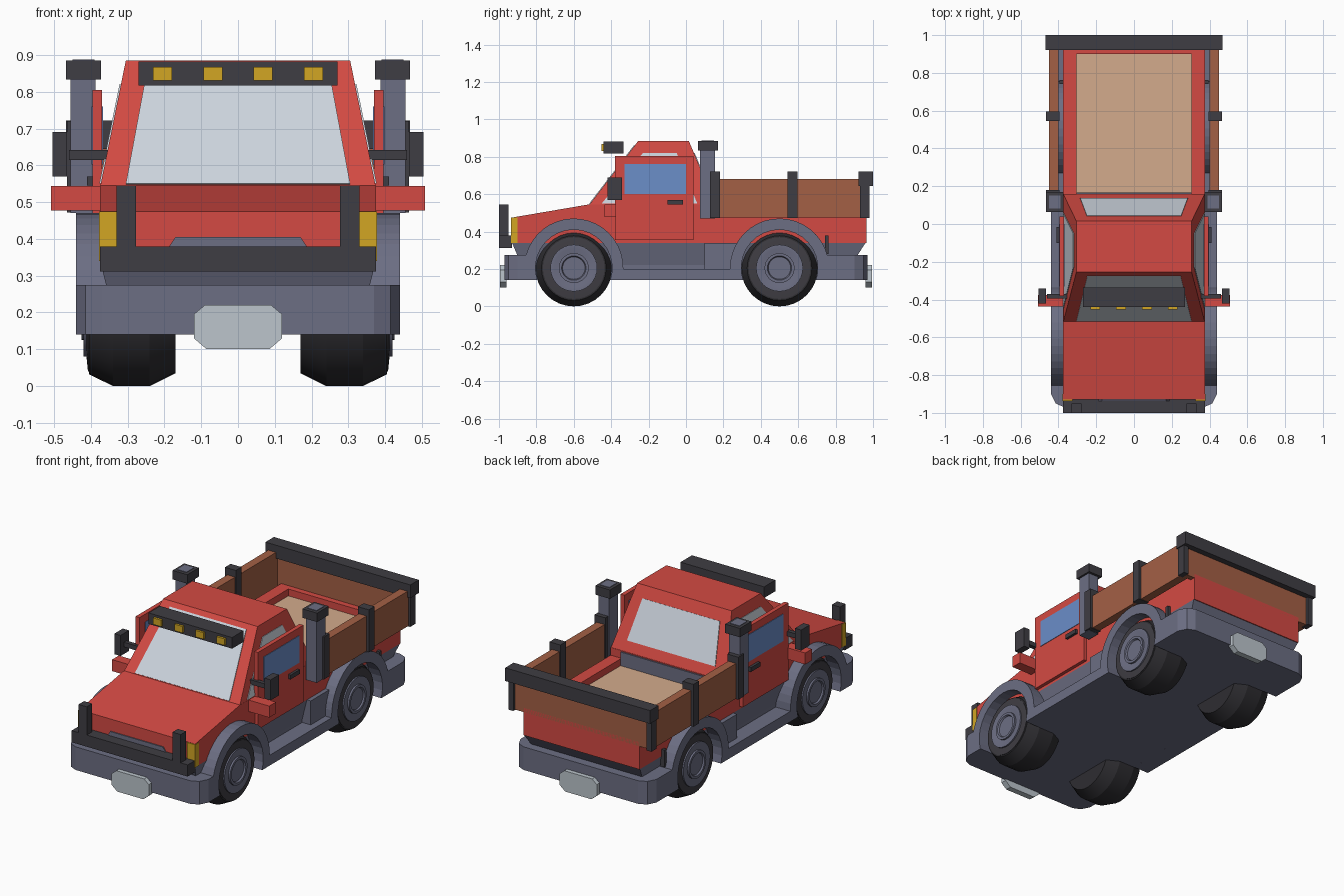
import bpy, bmesh, math
from mathutils import Vector

if "Cube" in bpy.data.objects:
    bpy.data.objects.remove(bpy.data.objects["Cube"])


def material(name, r, g, b):
    m = bpy.data.materials.new(name)
    m.diffuse_color = [((c / 255 + 0.055) / 1.055) ** 2.4 for c in (r, g, b)] + [1]
    m.use_nodes = True
    m.node_tree.nodes["Principled BSDF"].inputs["Base Color"].default_value = m.diffuse_color
    return m


RED = material("red paint", 212, 74, 67)
SLATE = material("slate grey", 108, 110, 131)
DARK = material("charcoal", 63, 61, 67)
TIRE = material("tyre black", 46, 45, 49)
WOOD = material("plank brown", 164, 96, 69)
TAN = material("bed tan", 212, 171, 140)
GLASS = material("pale glass", 205, 213, 222)
BLUE = material("blue glass", 107, 142, 201)
YELLOW = material("lamp yellow", 210, 166, 36)
PLATE = material("plate silver", 188, 197, 204)


def mesh_object(name, verts, faces, mat):
    me = bpy.data.meshes.new(name)
    bm = bmesh.new()
    vs = [bm.verts.new(v) for v in verts]
    for f in faces:
        bm.faces.new([vs[i] for i in f])
    bmesh.ops.recalc_face_normals(bm, faces=bm.faces)
    bm.to_mesh(me)
    bm.free()
    me.materials.append(mat)
    ob = bpy.data.objects.new(name, me)
    bpy.context.collection.objects.link(ob)
    return ob


def loft(name, a, b, mat):
    """Solid between two matching loops of points."""
    n = len(a)
    faces = [list(range(n)), list(range(n, 2 * n))]
    faces += [(i, (i + 1) % n, n + (i + 1) % n, n + i) for i in range(n)]
    return mesh_object(name, list(a) + list(b), faces, mat)


def rect(x0, x1, y0, y1, z):
    return [(x0, y0, z), (x1, y0, z), (x1, y1, z), (x0, y1, z)]


def box(name, x0, x1, y0, y1, z0, z1, mat):
    return loft(name, rect(x0, x1, y0, y1, z0), rect(x0, x1, y0, y1, z1), mat)


def profile(name, pts, x0, x1, mat):
    """Side outline (y, z) extruded across x."""
    return loft(name, [(x0, y, z) for y, z in pts], [(x1, y, z) for y, z in pts], mat)


def pane(name, pts, mat):
    """Thin plate centred on a sloping quad."""
    p = [Vector(v) for v in pts]
    n = (p[1] - p[0]).cross(p[2] - p[0]).normalized() * 0.004
    return loft(name, [v - n for v in p], [v + n for v in p], mat)


def lathe(name, pts, s, y, z, mat, n=32):
    """Profile (x, radius) turned round a sideways axle."""
    verts, faces = [], []
    for x, r in pts:
        verts += [(s * x, y + r * math.cos(2 * math.pi * i / n),
                   z + r * math.sin(2 * math.pi * i / n)) for i in range(n)]
    for k in range(len(pts) - 1):
        for i in range(n):
            j = (i + 1) % n
            faces.append((k * n + i, k * n + j, (k + 1) * n + j, (k + 1) * n + i))
    faces += [range(n), range((len(pts) - 1) * n, len(pts) * n)]
    ob = mesh_object(name, verts, faces, mat)
    bpy.context.view_layer.objects.active = ob
    ob.select_set(True)
    bpy.ops.object.shade_smooth_by_angle(angle=math.radians(20))
    ob.select_set(False)
    return ob


def arc(cy, r, a0, a1, n=18):
    return [(cy + r * math.cos(math.radians(a0 + (a1 - a0) * i / n)),
             AXLE + r * math.sin(math.radians(a0 + (a1 - a0) * i / n))) for i in range(n + 1)]


AXLE, FRONT, REAR = 0.205, -0.6, 0.5

# Chassis floor, flared underbody and chamfered bumpers
box("floor", -0.345, 0.345, -0.9, 0.9, 0.14, 0.27, SLATE)
loft("underbody", rect(-0.34, 0.34, -0.87, 0.87, 0.2), rect(-0.375, 0.375, -0.93, 0.96, 0.34), SLATE)
for name, s, inner in (("front_bumper", -1, 0.8), ("rear_bumper", 1, 0.7)):
    plan = [(0.44, inner), (0.44, 0.9), (0.415, 0.95), (0.37, 0.97)]
    plan = [(x, s * y) for x, y in plan] + [(-x, s * y) for x, y in reversed(plan)]
    # The part beside the wheel arch stays clear of the opening
    plan = [(x, s * (0.86 if s < 0 else 0.76)) if abs(y) == inner else (x, y) for x, y in plan]
    loft(name, [(x, y, 0.14) for x, y in plan], [(x, y, 0.275) for x, y in plan], SLATE)
    octo = [(-0.12, 0.13), (-0.085, 0.1), (0.085, 0.1), (0.12, 0.13),
            (0.12, 0.195), (0.09, 0.22), (-0.09, 0.22), (-0.12, 0.195)]
    loft(name + "_plate", [(x, s * 0.96, z) for x, z in octo], [(x, s * 0.995, z) for x, z in octo], PLATE)

# Hood and lower cab, upper cab, cargo bed
profile("lower_cab", [(-0.93, 0.34), (-0.93, 0.475), (-0.52, 0.545), (0.16, 0.545), (0.16, 0.34)],
        -0.375, 0.375, RED)
loft("upper_cab", rect(-0.375, 0.375, -0.52, 0.16, 0.54), rect(-0.305, 0.305, -0.255, 0.015, 0.885), RED)
box("bed_base", -0.375, 0.375, 0.16, 0.965, 0.34, 0.45, RED)
box("bed_floor", -0.305, 0.305, 0.16, 0.905, 0.44, 0.46, TAN)
box("bed_front_strip", -0.305, 0.305, 0.155, 0.168, 0.45, 0.54, SLATE)
box("bed_rear_wall", -0.375, 0.375, 0.9, 0.965, 0.44, 0.5, RED)


def cab_point(x, z, rear=False):
    t = (z - 0.54) / 0.345
    return (x, 0.16 - 0.145 * t if rear else -0.52 + 0.265 * t, z)


# Cab windows
pane("windshield", [cab_point(-0.305, 0.548), cab_point(0.305, 0.548),
                    cab_point(0.247, 0.86), cab_point(-0.247, 0.86)], GLASS)
pane("rear_window", [cab_point(-0.285, 0.6, True), cab_point(0.285, 0.6, True),
                     cab_point(0.25, 0.82, True), cab_point(-0.25, 0.82, True)], GLASS)

# Front guard, vent, roof light bar
box("guard_bar", -0.375, 0.375, -1.0, -0.93, 0.312, 0.38, DARK)
vent = [(-0.19, 0.375), (0.19, 0.375), (0.17, 0.405), (-0.17, 0.405)]
loft("front_vent", [(x, -0.925, z) for x, z in vent], [(x, -0.936, z) for x, z in vent], SLATE)
box("roof_light_bar", -0.27, 0.27, -0.44, -0.335, 0.817, 0.882, DARK)
for x in (-0.205, -0.068, 0.068, 0.205):
    box("roof_lamp", x - 0.026, x + 0.026, -0.453, -0.43, 0.83, 0.868, YELLOW)

# Tailgate
box("tailgate_plank", -0.45, 0.45, 0.935, 0.965, 0.475, 0.66, WOOD)
box("tailgate_bar", -0.468, 0.468, 0.922, 1.0, 0.645, 0.722, DARK)

# Side wall outline with fenders, sill and wheel openings
side = [(-0.86, 0.14), (-0.86, 0.275)] + arc(FRONT, 0.265, 164.7, -1) + arc(REAR, 0.265, 181, 15.3)
side += [(0.76, 0.275), (0.76, 0.14)] + arc(REAR, 0.205, -18.5, 198.5) + arc(FRONT, 0.205, -18.5, 198.5)

for s in (-1, 1):
    def sbox(name, x0, x1, *rest):
        return box(name, s * x0, s * x1, *rest)

    profile("fender_and_sill", side, s * 0.34, s * 0.44, SLATE)
    sbox("side_step", 0.33, 0.4, 0.1, 0.27, 0.19, 0.34, SLATE)
    sbox("bed_side_wall", 0.305, 0.375, 0.16, 0.965, 0.44, 0.5, RED)

    # Wheels
    for y in (FRONT, REAR):
        lathe("tyre", [(0.17, 0.17), (0.24, 0.205), (0.34, 0.205), (0.405, 0.173)], s, y, AXLE, TIRE)
        lathe("tyre_sidewall", [(0.39, 0.165), (0.408, 0.165), (0.412, 0.125)], s, y, AXLE, DARK)
        lathe("wheel_rim", [(0.39, 0.125), (0.42, 0.125), (0.42, 0.105), (0.414, 0.083),
                            (0.414, 0.08), (0.425, 0.08), (0.425, 0.065), (0.416, 0.06)], s, y, AXLE, SLATE)

    # Headlights and guard uprights
    sbox("headlight", 0.325, 0.378, -0.936, -0.9, 0.34, 0.474, YELLOW)
    sbox("guard_upright", 0.277, 0.33, -1.0, -0.95, 0.312, 0.545, DARK)

    # Cab side glass
    def side_point(y, z):
        return (s * (0.375 - 0.07 * (z - 0.54) / 0.345), y, z)
    pane("cab_side_window", [side_point(-0.45, 0.55), side_point(0.06, 0.55),
                             side_point(-0.05, 0.82), side_point(-0.23, 0.82)], GLASS)

    # Door with window and handle
    sbox("door", 0.37, 0.395, -0.38, 0.04, 0.355, 0.805, RED)
    sbox("door_window", 0.367, 0.398, -0.33, 0.0, 0.602, 0.76, BLUE)
    sbox("door_handle", 0.39, 0.41, -0.1, -0.015, 0.545, 0.57, DARK)

    # Mirror and side marker
    sbox("mirror_arm", 0.35, 0.46, -0.395, -0.37, 0.615, 0.642, DARK)
    sbox("mirror", 0.465, 0.505, -0.42, -0.342, 0.57, 0.69, DARK)
    sbox("side_marker", 0.365, 0.508, -0.437, -0.375, 0.477, 0.544, RED)

    # Exhaust stack
    sbox("exhaust_stack", 0.388, 0.456, 0.075, 0.155, 0.47, 0.84, SLATE)
    sbox("stack_cap", 0.372, 0.467, 0.063, 0.17, 0.833, 0.885, DARK)
    sbox("stack_opening", 0.39, 0.45, 0.083, 0.15, 0.88, 0.888, SLATE)

    # Plank side with posts
    sbox("side_plank", 0.4, 0.45, 0.13, 0.94, 0.475, 0.68, WOOD)
    for y in (0.155, 0.57):
        sbox("plank_post", 0.395, 0.465, y - 0.026, y + 0.026, 0.472, 0.72, DARK)
    sbox("corner_post", 0.43, 0.462, 0.93, 0.98, 0.472, 0.7, DARK)
    sbox("rear_hook", 0.37, 0.395, 0.742, 0.762, 0.28, 0.38, DARK)
